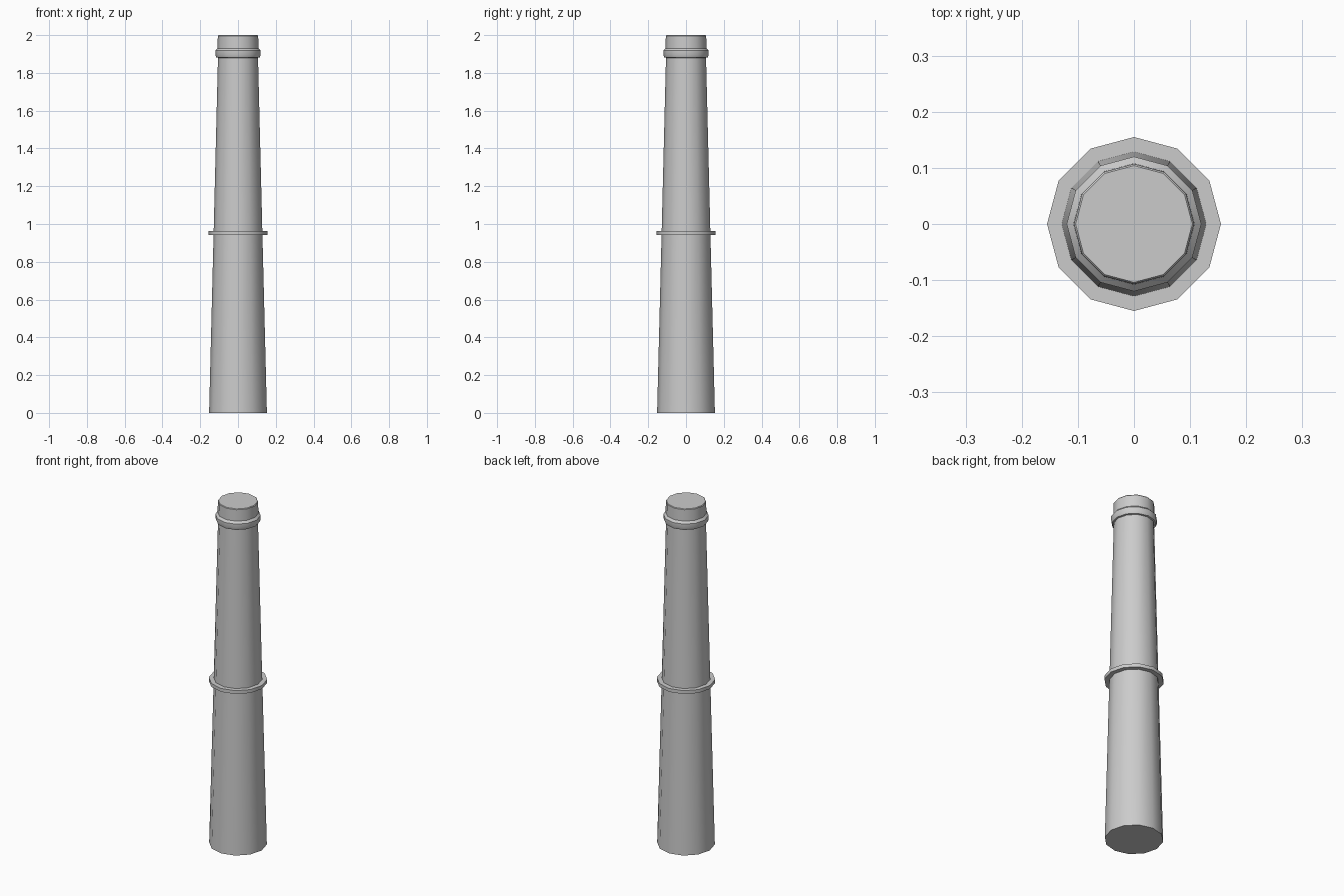
import bpy, bmesh, math

if "Cube" in bpy.data.objects:
    bpy.data.objects.remove(bpy.data.objects["Cube"])

SIDES = 12


def lathe(name, profile, angle=35, closed=False):
    """Revolve (radius, height) points; open profiles get end caps."""
    bm = bmesh.new()
    rings = []
    for r, z in profile:
        rings.append([bm.verts.new((r * math.cos(2 * math.pi * i / SIDES),
                                    r * math.sin(2 * math.pi * i / SIDES), z))
                      for i in range(SIDES)])
    pairs = list(zip(rings, rings[1:]))
    if closed:
        pairs.append((rings[-1], rings[0]))
    for a, b in pairs:
        for i in range(SIDES):
            j = (i + 1) % SIDES
            bm.faces.new((a[i], a[j], b[j], b[i]))
    if not closed:
        bm.faces.new(rings[0][::-1])
        bm.faces.new(rings[-1])
    bmesh.ops.recalc_face_normals(bm, faces=bm.faces)
    mesh = bpy.data.meshes.new(name)
    bm.to_mesh(mesh)
    bm.free()
    obj = bpy.data.objects.new(name, mesh)
    bpy.context.collection.objects.link(obj)
    bpy.ops.object.select_all(action='DESELECT')
    obj.select_set(True)
    bpy.context.view_layer.objects.active = obj
    bpy.ops.object.shade_smooth_by_angle(angle=math.radians(angle))
    return obj


# Tapered stack with the moulded collar and short neck on top
lathe("chimney_stack", [
    (0.153, 0.0), (0.129, 0.955), (0.106, 1.88),
    (0.115, 1.882), (0.120, 1.895), (0.120, 1.918), (0.108, 1.93),
    (0.107, 1.996), (0.104, 2.0)])

# Thin flange around the middle
lathe("middle_flange", [
    (0.125, 0.943), (0.155, 0.943), (0.155, 0.963), (0.125, 0.963)], closed=True)
